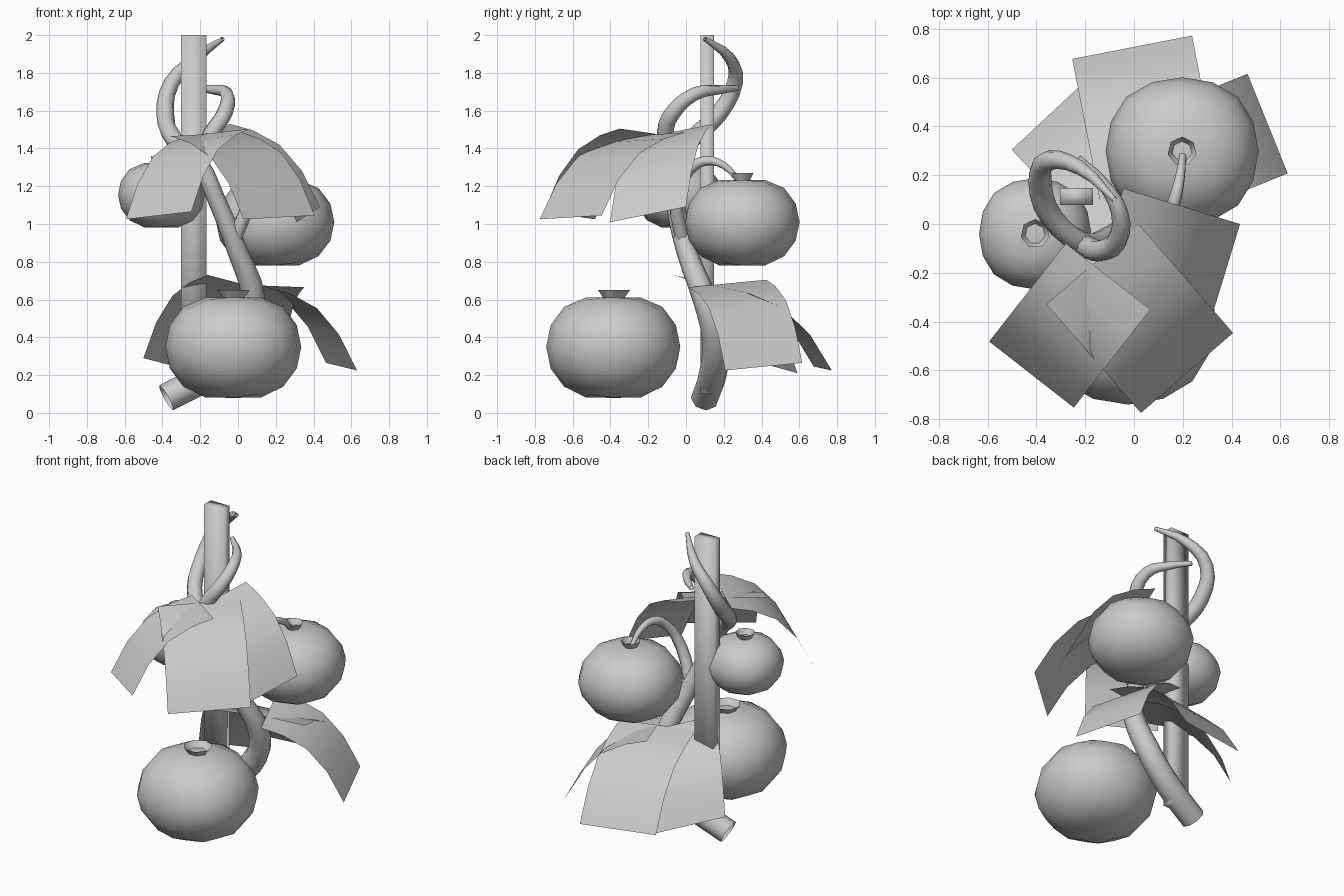
import bpy, bmesh, math
from mathutils import Vector, Matrix

if "Cube" in bpy.data.objects:
    bpy.data.objects.remove(bpy.data.objects["Cube"])


def add_mesh(name, bm, smooth=None):
    me = bpy.data.meshes.new(name)
    bmesh.ops.recalc_face_normals(bm, faces=bm.faces)
    bm.to_mesh(me)
    bm.free()
    ob = bpy.data.objects.new(name, me)
    bpy.context.collection.objects.link(ob)
    if smooth:
        bpy.ops.object.select_all(action='DESELECT')
        ob.select_set(True)
        bpy.context.view_layer.objects.active = ob
        bpy.ops.object.shade_smooth_by_angle(angle=math.radians(smooth))
    return ob


def fruit(name, loc, half, calyx_r):
    """Subdivided cube squashed to half-sizes, flat poles, plus a funnel calyx."""
    bpy.ops.mesh.primitive_cube_add(size=2)
    ob = bpy.context.object
    ob.name = ob.data.name = name
    sub = ob.modifiers.new("Subdivision", 'SUBSURF')
    sub.levels = 2
    sub.use_limit_surface = False
    bpy.ops.object.modifier_apply(modifier=sub.name)
    top = max(v.co.z for v in ob.data.vertices)
    for v in ob.data.vertices:
        v.co = [c / top * h for c, h in zip(v.co, (half[0], half[1], half[2] * 1.07))]
        v.co.z = max(-half[2], min(half[2] * .97, v.co.z))
    ob.location = loc
    bpy.ops.object.shade_smooth_by_angle(angle=math.radians(70))

    bm = bmesh.new()
    bmesh.ops.create_cone(bm, segments=7, radius1=calyx_r * .62, radius2=calyx_r, depth=.045,
                          matrix=Matrix.Translation(Vector(loc) + Vector((0, 0, half[2] + .008))))
    bmesh.ops.delete(bm, geom=[f for f in bm.faces if len(f.verts) > 4], context='FACES')
    add_mesh(name + "_calyx", bm, 70)


def tube(name, points, radius):
    """Tapered open tube through (x, y, z, relative radius)."""
    cu = bpy.data.curves.new(name, 'CURVE')
    cu.dimensions = '3D'
    cu.bevel_depth = radius
    cu.bevel_resolution = 2
    cu.resolution_u = 3
    sp = cu.splines.new('BEZIER')
    sp.bezier_points.add(len(points) - 1)
    for b, p in zip(sp.bezier_points, points):
        b.co = p[:3]
        b.radius = p[3]
        b.handle_left_type = b.handle_right_type = 'AUTO'
    ob = bpy.data.objects.new(name, cu)
    bpy.context.collection.objects.link(ob)
    return ob


def leaf(name, start, angle, width, length, lift):
    """Drooping rectangular blade; lift raises its left edge."""
    droop = [(0, 0), (.26, -.035), (.55, -.11), (.8, -.25), (1, -.44)]
    d = Vector((math.cos(angle), math.sin(angle), 0))
    side = Vector((-d.y, d.x, 0))
    bm = bmesh.new()
    rows = []
    for t, z in droop:
        c = Vector(start) + d * t * length + Vector((0, 0, z))
        rows.append([bm.verts.new(c + side * s * width / 2 + Vector((0, 0, lift * s)))
                     for s in (-1, 0, 1)])
    for a, b in zip(rows, rows[1:]):
        for i in range(2):
            bm.faces.new((a[i], b[i], b[i + 1], a[i + 1]))
    return add_mesh(name, bm, 40)


# Stake
bm = bmesh.new()
bmesh.ops.create_cube(bm, size=1, matrix=Matrix.Translation((-.235, .113, 1.05))
                      @ Matrix.Diagonal((.135, .07, 1.9, 1)))
add_mesh("stake", bm, 180)

# Main vine, winding round the stake
tube("main_vine", [(-.38, .1, .08, .95), (-.13, .145, .22, .95), (.03, .155, .4, .9),
                   (.08, .1, .6, .8), (0, .005, .85, .68), (-.11, -.06, 1.12, .6),
                   (-.21, -.08, 1.33, .6), (-.34, .03, 1.45, .6), (-.385, .17, 1.58, .6),
                   (-.35, .26, 1.75, .52), (-.22, .23, 1.88, .38), (-.08, .1, 1.98, .15)], .08)

# Upper shoot
tube("side_shoot", [(-.2, -.09, 1.36, .9), (-.14, -.11, 1.48, .9), (-.07, -.07, 1.59, .85),
                    (-.06, .05, 1.69, .7), (-.13, .17, 1.71, .5), (-.23, .27, 1.72, .3)], .05)

# Fruit stalk
tube("fruit_stalk", [(-.02, -.02, .92, 1), (.07, -.05, 1.13, .9), (.14, .02, 1.29, .75),
                     (.17, .11, 1.335, .65), (.19, .2, 1.31, .5), (.2, .28, 1.23, .35)], .04)

# Fruits
fruit("lower_fruit", (-.025, -.385, .35), (.36, .355, .27), .09)
fruit("middle_fruit", (.197, .298, 1.01), (.313, .303, .23), .06)
fruit("upper_fruit", (-.405, -.04, 1.155), (.23, .228, .173), .06)

# Two clusters of three leaves; the lower one is the upper one turned round
blades = [((.064, -.05, .01), -128, .44, .51, .02),
          ((0, 0, 0), -49, .5, .59, .01),
          ((.065, .11, .015), -17, .42, .5, .04)]
for label, node, turn in (("upper", (-.17, -.165, 1.475), 0),
                          ("lower", (.105, .145, .675), 150)):
    rot = Matrix.Rotation(math.radians(turn), 3, 'Z')
    for i, (off, ang, w, l, lift) in enumerate(blades):
        leaf(f"{label}_leaf_{i + 1}", Vector(node) + rot @ Vector(off),
             math.radians(ang + turn), w, l, lift)
